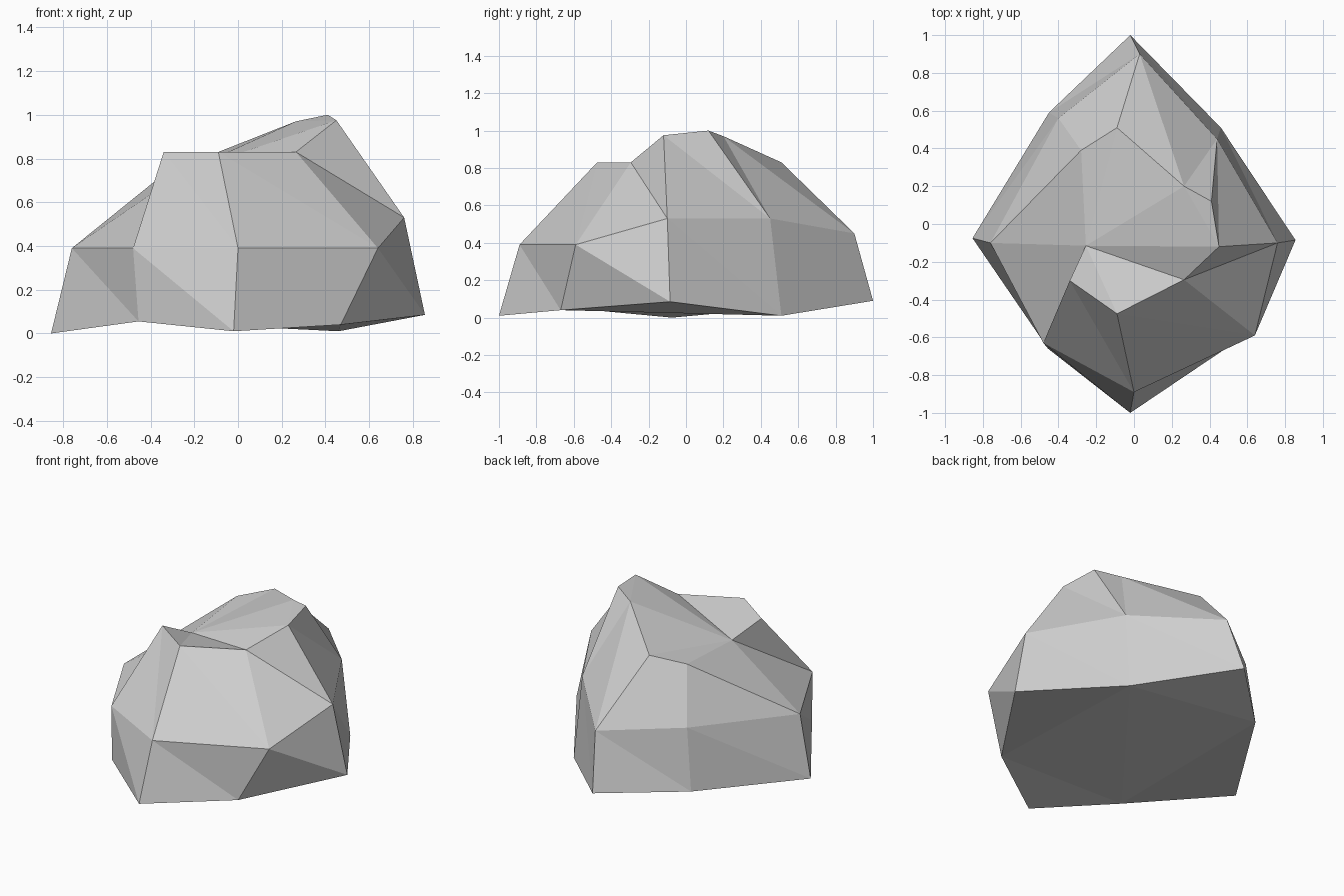
import bpy, bmesh

if "Cube" in bpy.data.objects:
    bpy.data.objects.remove(bpy.data.objects["Cube"])

# Outline of the rock at the ground and at the shoulder, both anticlockwise from the front
base = [(-.02, -1, .01), (.47, -.67, .04), (.855, -.085, .085), (.46, .51, .01),
        (-.02, 1, .09), (-.45, .59, .06), (-.855, -.075, 0), (-.455, -.66, .055)]
shoulder = [(0, -.89, .39), (.64, -.59, .39), (.76, -.10, .53), (.44, .45, .53),
            (.03, .90, .45), (-.40, .56, .455), (-.76, -.10, .39), (-.48, -.63, .39)]
# Crown points: front ledge a-c, peak d-f, back ridge g-h, notch i
crown = [(-.34, -.30, .83), (-.09, -.475, .83), (.265, -.295, .83),
         (.45, -.12, .975), (.41, .12, 1.0), (.265, .20, .97),
         (-.09, .51, .83), (-.28, .39, .777), (-.255, -.115, .735)]

bm = bmesh.new()
low = [bm.verts.new(p) for p in base]
mid = [bm.verts.new(p) for p in shoulder]
named = dict(zip("KLMPFGDE", mid))
named.update(zip("abcdefghi", [bm.verts.new(p) for p in crown]))

# Side band, each facet split along the same diagonal
for j in range(8):
    k = (j + 1) % 8
    bm.faces.new((low[j], low[k], mid[j]))
    bm.faces.new((low[k], mid[k], mid[j]))

# Upper facets: slopes from shoulder to crown, then the top
slopes = "EKa Kba KLb Lcb LMc Mdc MPd Ped Pfe PFf Fgf FGg Ghg GDh Dih DEi Eai"
top = "abi bci cdi dfi def fgi ghi"
for facet in (slopes + " " + top).split():
    bm.faces.new([named[c] for c in facet])

# Underside
under = bm.faces.new(low[::-1])
bmesh.ops.triangulate(bm, faces=[under])
bmesh.ops.recalc_face_normals(bm, faces=bm.faces[:])

mesh = bpy.data.meshes.new("rock")
bm.to_mesh(mesh)
bm.free()
rock = bpy.data.objects.new("rock", mesh)
bpy.context.collection.objects.link(rock)

stone = bpy.data.materials.new("stone grey")
stone.diffuse_color = (.62, .62, .62, 1)
stone.use_nodes = True
stone.node_tree.nodes["Principled BSDF"].inputs["Base Color"].default_value = stone.diffuse_color
mesh.materials.append(stone)
